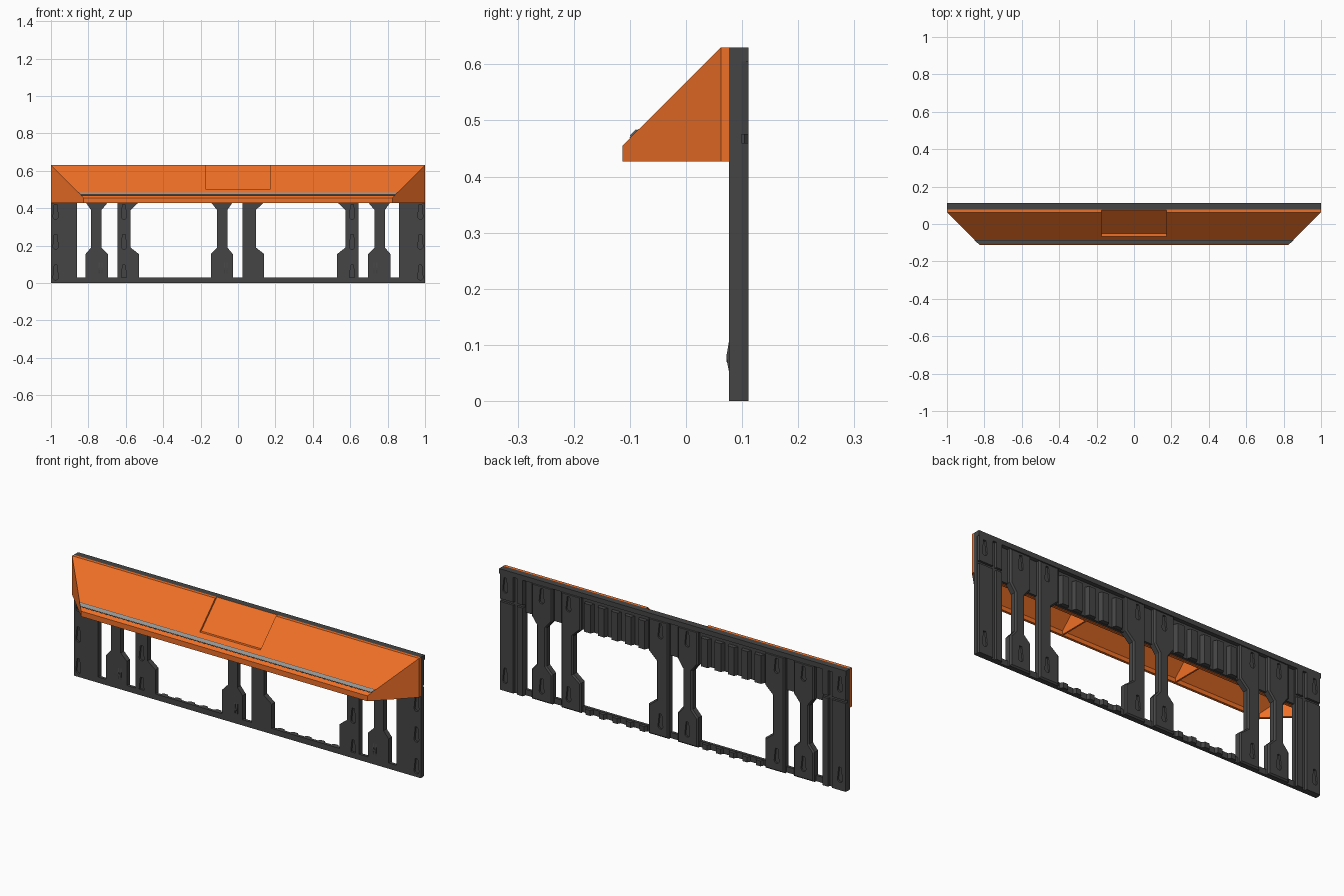
import bpy, bmesh, math
from mathutils import Vector

if "Cube" in bpy.data.objects:
    bpy.data.objects.remove(bpy.data.objects["Cube"])

YF, YB = 0.077, 0.111      # front and back planes of the frame


def material(name, rgb):
    m = bpy.data.materials.new(name)
    m.diffuse_color = (*rgb, 1)
    m.use_nodes = True
    m.node_tree.nodes["Principled BSDF"].inputs["Base Color"].default_value = m.diffuse_color
    return m


DARK = material("dark_plastic", (0.06, 0.06, 0.06))
ORANGE = material("orange_plastic", (0.86, 0.16, 0.02))
SILVER = material("strip_grey", (0.3, 0.3, 0.29))


def finish(bm, name, mat):
    bmesh.ops.recalc_face_normals(bm, faces=bm.faces[:])
    me = bpy.data.meshes.new(name)
    bm.to_mesh(me)
    bm.free()
    ob = bpy.data.objects.new(name, me)
    bpy.context.collection.objects.link(ob)
    if mat:
        me.materials.append(mat)
    return ob


def add_hull(bm, pts):
    vs = [bm.verts.new(p) for p in pts]
    bmesh.ops.convex_hull(bm, input=vs)


def add_box(bm, x0, x1, y0, y1, z0, z1, taper=0):
    # taper chamfers the long sides towards the back
    add_hull(bm, [(x, y, z) for y, t in ((y0, 0), (y1, taper))
                  for x in (x0 + t, x1 - t) for z in (z0, z1)])


def add_profile(bm, pts, y0, y1, chamfer=0.0):
    # xz outline extruded along y, with an optional chamfer at the back
    f = bm.faces.new([bm.verts.new((x, y0, z)) for x, z in pts])
    r = bmesh.ops.extrude_face_region(bm, geom=[f])
    vs = [g for g in r["geom"] if isinstance(g, bmesh.types.BMVert)]
    back = [g for g in r["geom"] if isinstance(g, bmesh.types.BMFace)]
    mid = y1 - chamfer
    bmesh.ops.translate(bm, verts=vs, vec=(0, mid - y0, 0))
    if chamfer:
        bmesh.ops.recalc_face_normals(bm, faces=bm.faces[:])
        bmesh.ops.inset_region(bm, faces=back, thickness=chamfer, use_even_offset=True)
        bmesh.ops.translate(bm, verts=list(back[0].verts), vec=(0, chamfer, 0))


def cut(ob, cutter):
    mod = ob.modifiers.new("cut", 'BOOLEAN')
    mod.operation, mod.solver, mod.object = 'DIFFERENCE', 'EXACT', cutter
    bpy.context.view_layer.objects.active = ob
    bpy.ops.object.modifier_apply(modifier=mod.name)


# ---- frame: plate behind the hood, top rail, bottom rail
bm = bmesh.new()
add_box(bm, -1, 1, YF, 0.09, 0.43, 0.612)
finish(bm, "back_plate", DARK)
bm = bmesh.new()
add_box(bm, -1, 1, YF, YB, 0.605, 0.63)
finish(bm, "top_rail", DARK)
bm = bmesh.new()
add_box(bm, -0.87, 0.87, YF, 0.092, 0, 0.03)
finish(bm, "bottom_rail", DARK)

# ---- legs: bottom left, bottom right, waist left, waist right
legs = {"leg_a": (-0.815, -0.695, -0.785, -0.73), "leg_b": (-0.645, -0.53, -0.645, -0.575),
        "leg_c": (-0.145, -0.028, -0.112, -0.057), "leg_d": (0.025, 0.14, 0.025, 0.095),
        "leg_e": (0.53, 0.645, 0.575, 0.645), "leg_f": (0.695, 0.815, 0.73, 0.785)}
parts = []
for name, (b0, b1, w0, w1) in legs.items():
    bm = bmesh.new()
    left = [(b0, 0), (b0, 0.155)] + ([(w0, 0.19), (w0, 0.39)] if w0 != b0 else [])
    right = [(b1, 0), (b1, 0.155)] + ([(w1, 0.19), (w1, 0.39)] if w1 != b1 else [])
    left += [(b0, 0.432), (b0, 0.607)]
    right += [(b1, 0.432), (b1, 0.607)]
    add_profile(bm, right + left[::-1], YF, YB, 0.007)
    parts.append(finish(bm, name, DARK))

# ---- end posts: plate with two raised strips, split by a groove near the top
for s, side in ((-1, "left"), (1, "right")):
    bm = bmesh.new()
    x0, x1 = sorted((s * 0.86, s))
    add_box(bm, x0, x1, YF, 0.099, 0, 0.607)
    parts.append(finish(bm, side + "_end_post", DARK))
    for i, (a, b) in enumerate(((0.86, 0.9), (0.915, 1.0))):
        a, b = sorted((s * a, s * b))
        bm = bmesh.new()
        for z0, z1 in ((0, 0.46), (0.475, 0.607)):
            add_box(bm, a, b, 0.098, YB, z0, z1, 0.004)
        parts.append(finish(bm, f"{side}_post_strip_{i}", DARK))

# ---- keyhole pockets, front and back


def add_keyhole(bm, x, z, y0, y1):
    arc = [(x + 0.014 * math.cos(a), z - 0.025 + 0.014 * math.sin(a))
           for a in (math.radians(180 + 30 * k) for k in range(7))]
    add_profile(bm, arc + [(x + 0.007, z + 0.04), (x - 0.007, z + 0.04)], y0, y1)


bm = bmesh.new()
for x in (-0.975, -0.61, 0.61, 0.975):
    for z in (0.055, 0.22, 0.38):
        add_keyhole(bm, x, z, YF - 0.02, YF + 0.01)
for x in (-0.965, -0.755, -0.6, -0.085, 0.07, 0.6, 0.755, 0.965):
    for z in (0.08, 0.55):
        add_keyhole(bm, x, z, YB - 0.009, YB + 0.02)
holes = finish(bm, "keyhole_cutter", None)
for p in parts:
    cut(p, holes)
bpy.data.objects.remove(holes)

# ---- ribs on the upper plate, with matching stubs on the bottom rail
bm = bmesh.new()
for x0, x1 in ((-0.53, -0.145), (0.14, 0.53)):
    step = (x1 - x0) / 5
    for i in range(5):
        c = x0 + (i + 0.5) * step
        add_box(bm, c - 0.027, c + 0.027, 0.089, YB, 0.432, 0.58, 0.009)
        add_box(bm, c - 0.022, c + 0.022, 0.091, YB - 0.003, 0, 0.028, 0.009)
finish(bm, "back_ribs", DARK)

# ---- small hooks on the front of three legs
bm = bmesh.new()
for x in (-0.735, -0.065, 0.735):
    for dx in (-0.007, 0.007):
        add_hull(bm, [(x + dx + e, y, z) for e in (-0.003, 0.003)
                      for y, z in ((YF + 0.002, 0.04), (YF + 0.002, 0.12),
                                   (0.072, 0.08), (0.073, 0.07))])
    add_box(bm, x - 0.007, x + 0.007, 0.072, YF + 0.002, 0.07, 0.082)
finish(bm, "front_hooks", DARK)

# ---- hood: sloped shell, open underneath


def hood_points(t, ya, yb, z0):
    d = t * math.sqrt(2)
    return [(s * (0.938 + y - d), y, z) for s in (-1, 1) for y in (ya, yb)
            for z in (z0, y + 0.568 - d)]


bm = bmesh.new()
add_hull(bm, hood_points(0, -0.113, 0.062, 0.427)
         + [(s, YF, z) for s in (-1, 1) for z in (0.427, 0.63)])
hood = finish(bm, "hood", ORANGE)
bm = bmesh.new()
add_hull(bm, hood_points(0.014, -0.1, 0.062, 0.40))
inner = finish(bm, "hood_inner_cutter", None)
# recessed middle panel with a level ledge at its foot
bm = bmesh.new()
add_hull(bm, [(s * 0.175, y, z) for s in (-1, 1) for y, z in
              ((-0.2, 0.502), (-0.052, 0.502), (0.1, 0.654), (0.1, 0.8), (-0.2, 0.8))])
recess = finish(bm, "hood_recess_cutter", None)
for c in (inner, recess):
    cut(hood, c)
    bpy.data.objects.remove(c)

# ---- stiffening webs inside the hood
bm = bmesh.new()
for x in (-0.33, 0.33):
    add_hull(bm, [(x + e, y, z) for e in (-0.004, 0.004) for y, z in
                  ((-0.105, 0.43), (-0.105, 0.452), (0.065, 0.618), (0.065, 0.43))])
finish(bm, "hood_webs", ORANGE)

# ---- light strip along the lower slope
n, u = Vector((0, -1, 1)).normalized(), Vector((0, 1, 1)).normalized()
mid = Vector((0, -0.092, 0.476))
for name, w, off, h, mat in (("strip_channel", 0.011, 0.0, 0.0015, DARK),
                             ("light_strip", 0.008, 0.0, 0.004, SILVER)):
    bm = bmesh.new()
    pts = []
    for a in (-w, w):
        for b in (-0.004, h):
            p = mid + u * a + n * b
            half = 0.938 + (mid + u * a).y
            pts += [(-half, p.y, p.z), (half, p.y, p.z)]
    add_hull(bm, pts)
    finish(bm, name, mat)
